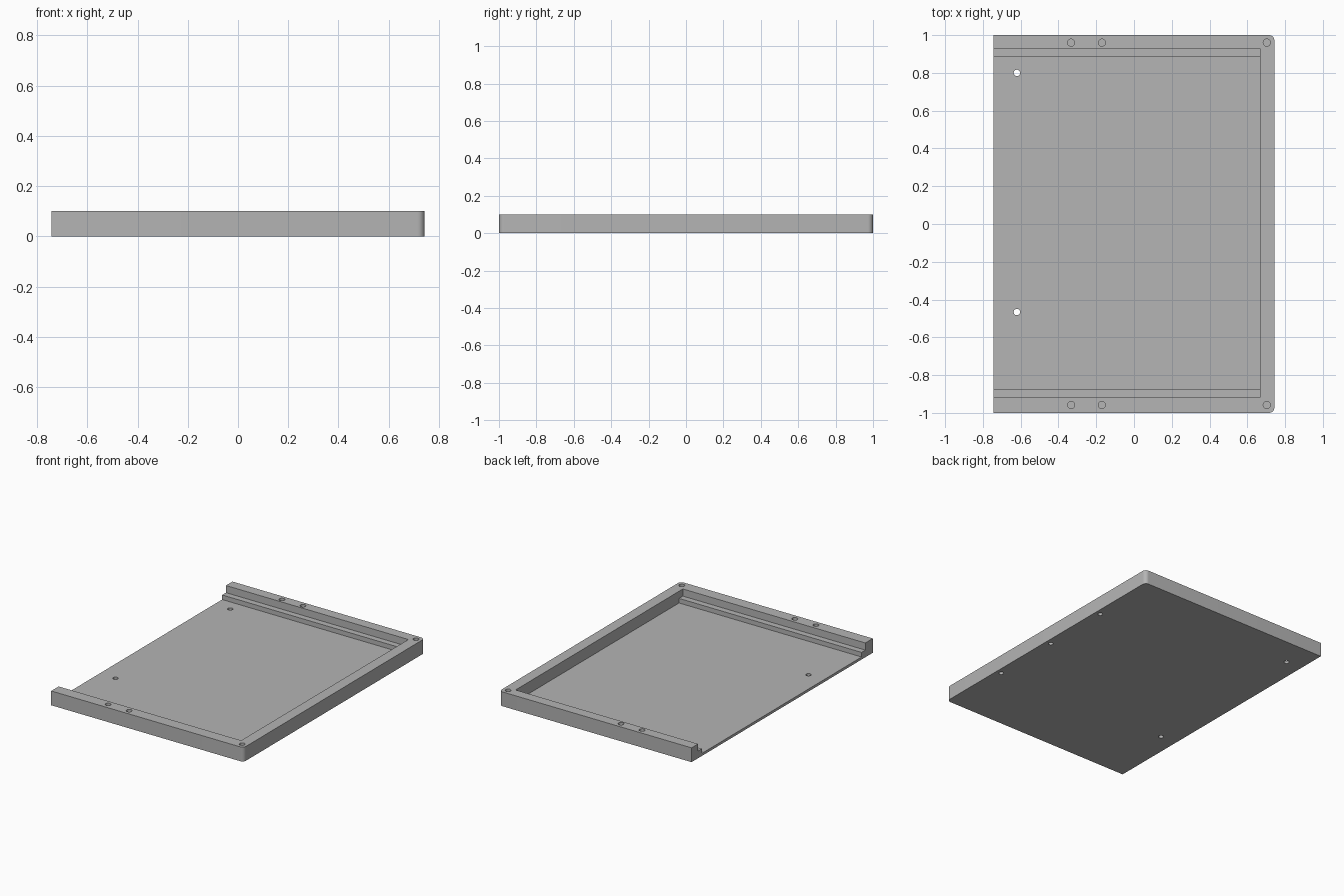
import bpy, bmesh, math
from mathutils import Vector

cube = bpy.data.objects.get("Cube")
if cube:
    bpy.data.objects.remove(cube, do_unlink=True)

HX, HY, H = 0.743, 1.0, 0.1      # half width, half length, height
FLOOR, LEDGE = 0.018, 0.05       # floor and ledge heights
WALL_X = 0.667                   # inner face of the closed side
R = 0.028                        # outer corner radius

grey = bpy.data.materials.new("plain grey")
grey.use_nodes = True
colour = (0.46, 0.46, 0.46, 1)
grey.diffuse_color = colour
grey.node_tree.nodes["Principled BSDF"].inputs["Base Color"].default_value = colour


def prism(name, points, direction):
    """Extrude a closed outline of 3D points along a direction."""
    bm = bmesh.new()
    face = bm.faces.new([bm.verts.new(p) for p in points])
    out = bmesh.ops.extrude_face_region(bm, geom=[face])
    verts = [g for g in out["geom"] if isinstance(g, bmesh.types.BMVert)]
    bmesh.ops.translate(bm, verts=verts, vec=Vector(direction))
    bmesh.ops.recalc_face_normals(bm, faces=bm.faces)
    mesh = bpy.data.meshes.new(name)
    bm.to_mesh(mesh)
    bm.free()
    mesh.materials.append(grey)
    obj = bpy.data.objects.new(name, mesh)
    bpy.context.collection.objects.link(obj)
    return obj


def arc(cx, cy, r, start, end, n, z=0):
    angles = [math.radians(start + (end - start) * i / n) for i in range(n + 1)]
    return [(cx + r * math.cos(a), cy + r * math.sin(a), z) for a in angles]


def cut(target, cutter):
    """Subtract the cutter from the target, then remove the cutter."""
    cutter.hide_render = True
    bpy.context.view_layer.objects.active = target
    mod = target.modifiers.new("cut", "BOOLEAN")
    mod.operation, mod.solver, mod.object = "DIFFERENCE", "EXACT", cutter
    bpy.ops.object.modifier_apply(modifier=mod.name)
    bpy.data.objects.remove(cutter, do_unlink=True)


def drill(target, x, y, r, z0, z1):
    ring = arc(x, y, r, 0, 360, 24, z0)[:-1]
    cut(target, prism("drill", ring, (0, 0, z1 - z0)))


# Solid slab with the two corners of the closed side rounded
outline = [(-HX, HY, 0), (-HX, -HY, 0)]
outline += arc(HX - R, -HY + R, R, -90, 0, 8)
outline += arc(HX - R, HY - R, R, 0, 90, 8)
tray = prism("tray", outline, (0, 0, H))

# Stepped pocket, open towards -x, leaving a ledge along both end walls
section = [(-0.876, FLOOR), (0.886, FLOOR), (0.886, LEDGE), (0.928, LEDGE),
           (0.928, 0.2), (-0.918, 0.2), (-0.918, LEDGE), (-0.876, LEDGE)]
start = -HX - 0.1
cut(tray, prism("pocket", [(start, y, z) for y, z in section], (WALL_X - start, 0, 0)))

# Blind holes in the rim
for x in (-0.333, -0.17, 0.703):
    for y in (-0.958, 0.96):
        drill(tray, x, y, 0.019, 0.05, 0.2)

# Through holes in the floor
for y in (-0.466, 0.8):
    drill(tray, -0.62, y, 0.017, -0.1, 0.2)

# Blind holes under the closed side
for y in (-0.5, 0, 0.5):
    drill(tray, 0.705, y, 0.016, -0.1, 0.05)

# Smooth rounded corners and hole walls, keep other edges crisp
bpy.ops.object.select_all(action="DESELECT")
tray.select_set(True)
bpy.context.view_layer.objects.active = tray
bpy.ops.object.shade_smooth_by_angle(angle=math.radians(30))
